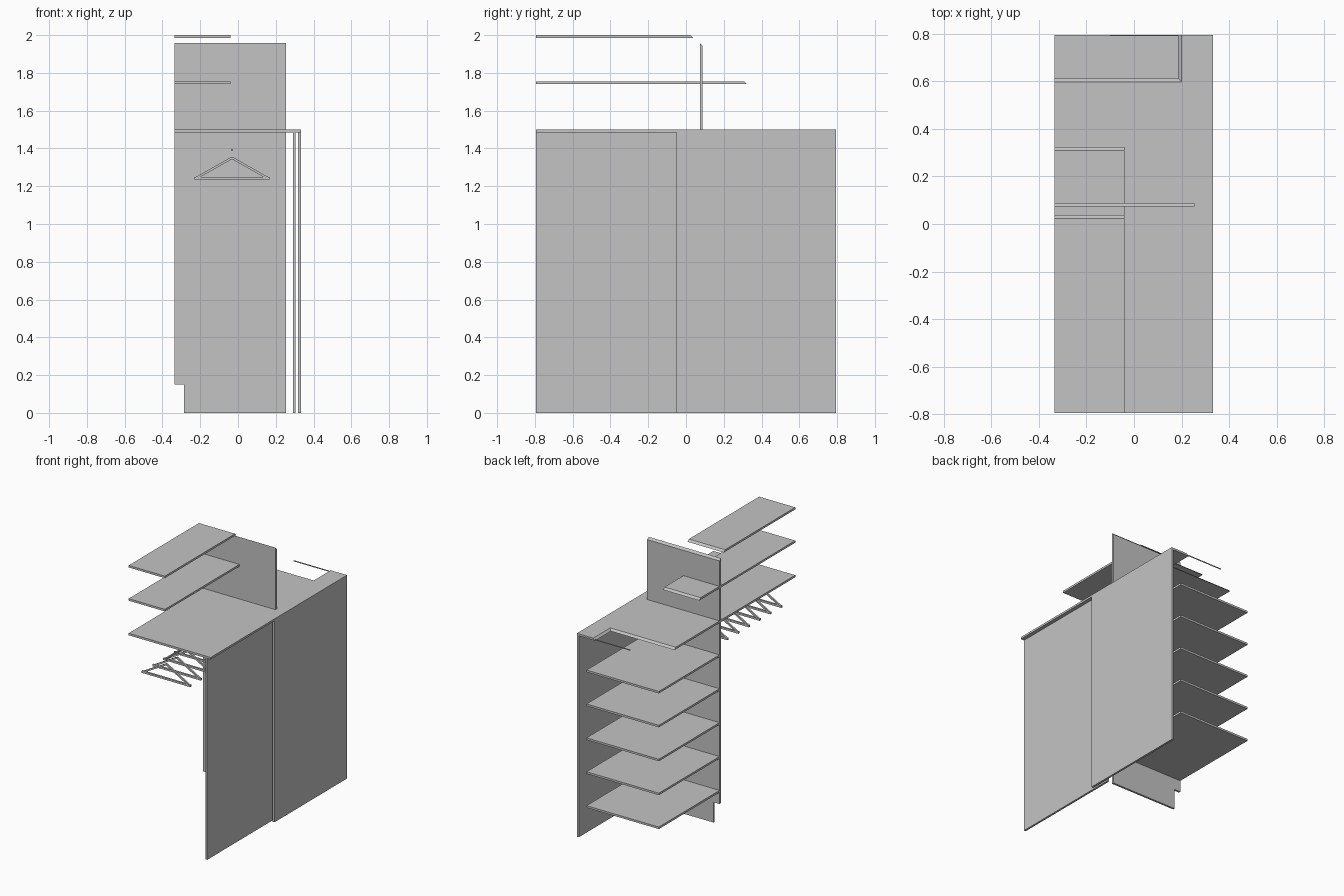
import bpy
import bmesh
from mathutils import Vector

cube = bpy.data.objects.get("Cube")
if cube:
    bpy.data.objects.remove(cube)

grey = bpy.data.materials.new("plain_grey")
grey.use_nodes = True
GREY = (0.55, 0.55, 0.55, 1)
grey.diffuse_color = GREY
grey.node_tree.nodes["Principled BSDF"].inputs["Base Color"].default_value = GREY

T = 0.015                      # board thickness
LEFT, RIGHT, END = -0.335, 0.333, 0.795


def loft(name, start, end):
    """Solid between two matching outlines."""
    bm = bmesh.new()
    a = [bm.verts.new(p) for p in start]
    b = [bm.verts.new(p) for p in end]
    bm.faces.new(a)
    bm.faces.new(b)
    n = len(a)
    for i in range(n):
        j = (i + 1) % n
        bm.faces.new((a[i], a[j], b[j], b[i]))
    bmesh.ops.recalc_face_normals(bm, faces=bm.faces)
    mesh = bpy.data.meshes.new(name)
    bm.to_mesh(mesh)
    bm.free()
    mesh.materials.append(grey)
    obj = bpy.data.objects.new(name, mesh)
    bpy.context.collection.objects.link(obj)
    return obj


def box(name, x0, x1, y0, y1, z0, z1, miter=0):
    """Board; miter pulls the upper back edge forward."""
    low = [(x0, y0, z0), (x1, y0, z0), (x1, y1, z0), (x0, y1, z0)]
    high = [(x0, y0, z1), (x1, y0, z1), (x1, y1 - miter, z1), (x0, y1 - miter, z1)]
    return loft(name, low, high)


def bar(name, p, q, y, w):
    """Square bar in an upright plane, from p to q given as (x, z)."""
    p, q = Vector((p[0], 0, p[1])), Vector((q[0], 0, q[1]))
    d = (q - p).normalized()
    side = Vector((-d.z, 0, d.x)) * w / 2
    depth = Vector((0, w / 2, 0))
    ring = [side + depth, side - depth, -side - depth, -side + depth]
    base = Vector((0, y, 0))
    return loft(name, [p + base + r for r in ring], [q + base + r for r in ring])


# Main top board with a mitred cutout at the back
def top_outline(z, lip):
    cx, cy = 0.2 - lip, 0.597 + lip
    return [(LEFT, -END, z), (RIGHT, -END, z), (RIGHT, END, z),
            (cx, END, z), (cx, cy, z), (LEFT, cy, z)]


loft("top_board", top_outline(1.5 - T, T), top_outline(1.5, 0))

# Thin strip closing the cutout at the back
box("cutout_strip", -0.1, 0.185, END - 0.005, END, 1.488, 1.494)

# Divider with a plinth notch and a mitred top edge
Y0, Y1 = 0.073, 0.088


def divider_outline(y, height):
    return [(-0.285, y, 0), (0.255, y, 0), (0.255, y, height),
            (LEFT, y, height), (LEFT, y, 0.15), (-0.285, y, 0.15)]


loft("divider", divider_outline(Y0, 1.957), divider_outline(Y1, 1.957 - T))

# Sliding doors
box("inner_door", 0.29, 0.305, -END, 0.08, 0, 1.5 - T)
box("outer_door", RIGHT - T, RIGHT, -0.05, END, 0, 1.5 - T)

# Upper shelves
box("middle_shelf", LEFT, -0.04, -END, 0.323, 1.755 - T, 1.755, T)
box("upper_shelf", LEFT, -0.04, -END, 0.038, 2 - T, 2, T)

# Stack of shelves behind the divider
for i in range(5):
    z = 0.25 * (i + 1)
    box(f"back_shelf_{i + 1}", LEFT, 0.255, Y1, END, z - T, z)

# Hanging rail and clothes hangers
box("hanging_rail", -0.037, -0.027, -END, Y0, 1.388, 1.398)
for i in range(7):
    y = -0.787 + 0.125 * i
    bar(f"hanger_base_{i + 1}", (-0.23, 1.243), (0.166, 1.243), y, 0.014)
    for side, x in (("right", -0.222), ("left", 0.158)):
        bar(f"hanger_{side}_arm_{i + 1}", (x, 1.243), (-0.032, 1.35), y, 0.012)
